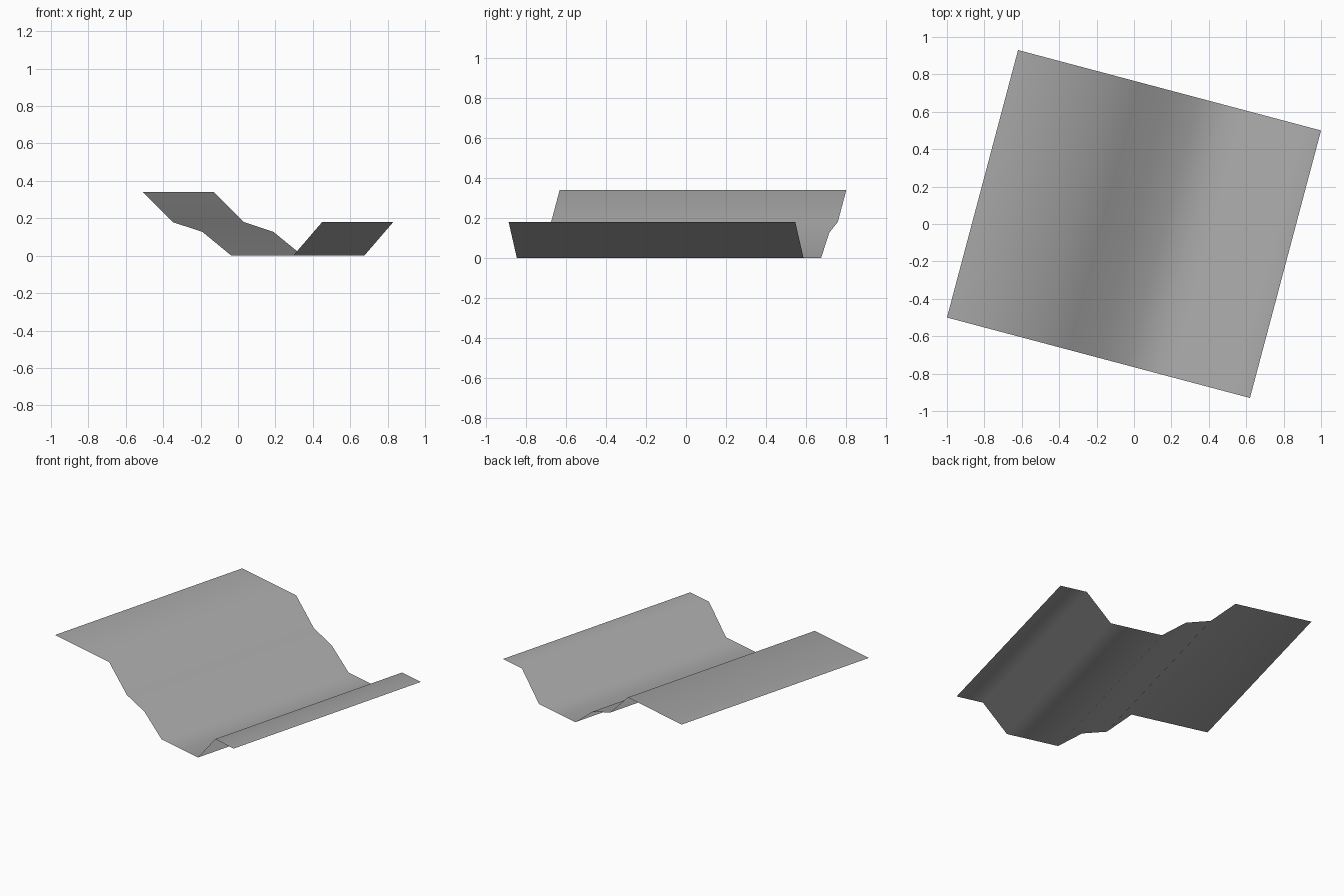
import bpy
from mathutils import Vector

cube = bpy.data.objects.get("Cube")
if cube:
    bpy.data.objects.remove(cube, do_unlink=True)

# Plain grey finish
grey = bpy.data.materials.new("grey")
grey.use_nodes = True
colour = (0.4, 0.4, 0.4, 1.0)
grey.diffuse_color = colour
grey.node_tree.nodes["Principled BSDF"].inputs["Base Color"].default_value = colour

# Folded profile along the front edge: x position and height
profile = [(-1.0, 0.34), (-0.51, 0.34), (-0.35, 0.18), (-0.19, 0.127),
           (-0.035, 0.0), (0.295, 0.0), (0.45, 0.18), (0.62, 0.18)]
sweep = Vector((0.38, 1.43, 0.0))   # direction along the folds
slant = -0.43 / 1.62                # skew of the front edge in plan

front_edge = [Vector((x, -0.5 + (x + 1.0) * slant, z)) for x, z in profile]
back_edge = [p + sweep for p in front_edge]
n = len(profile)
faces = [(i, i + 1, n + i + 1, n + i) for i in range(n - 1)]

# Sheet swept from the profile
mesh = bpy.data.meshes.new("folded_sheet")
mesh.from_pydata(front_edge + back_edge, [], faces)
mesh.materials.append(grey)
mesh.shade_smooth()
sheet = bpy.data.objects.new("folded_sheet", mesh)
bpy.context.collection.objects.link(sheet)
